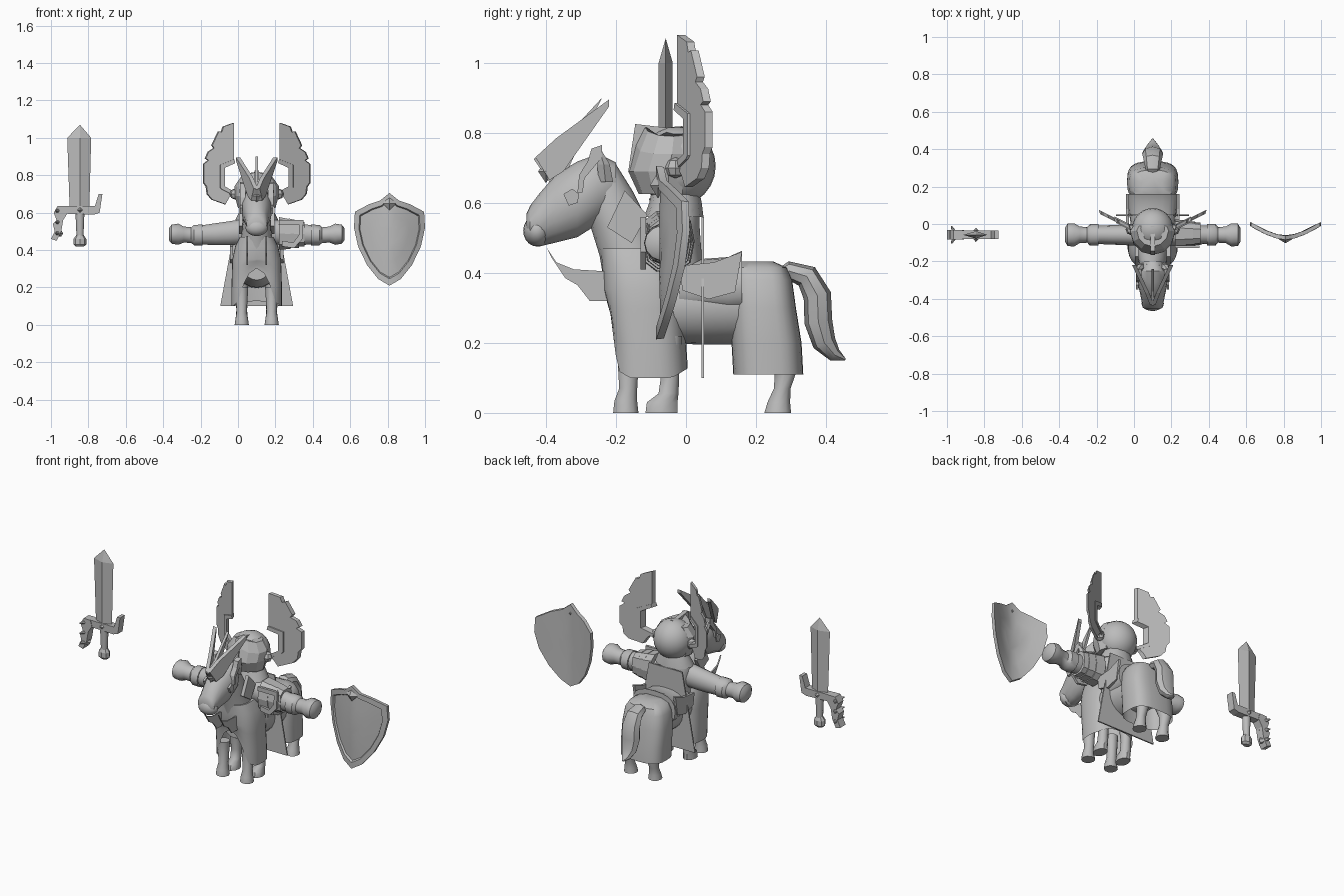
import bpy, bmesh, math
from mathutils import Vector

CX = 0.1          # centre plane of mount and rider
grey = bpy.data.materials.new("plain_grey")
grey.diffuse_color = (0.5, 0.5, 0.5, 1)


def finish(name, bm, smooth=None):
    bmesh.ops.recalc_face_normals(bm, faces=bm.faces)
    me = bpy.data.meshes.new(name)
    bm.to_mesh(me)
    bm.free()
    me.materials.append(grey)
    ob = bpy.data.objects.new(name, me)
    bpy.context.collection.objects.link(ob)
    if smooth:
        bpy.ops.object.select_all(action='DESELECT')
        ob.select_set(True)
        bpy.context.view_layer.objects.active = ob
        bpy.ops.object.shade_smooth_by_angle(angle=math.radians(smooth))
    return ob


def loft(name, axis, rings, n=16, power=1.0, caps=(True, True), warp=None, smooth=40):
    """Rings (position, centre1, centre2, radius1, radius2) along an axis."""
    bm = bmesh.new()
    loops = []
    for p, c1, c2, r1, r2 in rings:
        loop = []
        for i in range(n):
            t = 2 * math.pi * i / n
            c, s = math.cos(t), math.sin(t)
            a = c1 + r1 * math.copysign(abs(c) ** power, c)
            b = c2 + r2 * math.copysign(abs(s) ** power, s)
            co = {'x': (p, a, b), 'y': (a, p, b), 'z': (a, b, p)}[axis]
            loop.append(bm.verts.new(warp(*co) if warp else co))
        loops.append(loop)
    for A, B in zip(loops, loops[1:]):
        for i in range(n):
            j = (i + 1) % n
            bm.faces.new((A[i], A[j], B[j], B[i]))
    if caps[0]:
        bm.faces.new(loops[0])
    if caps[1]:
        bm.faces.new(loops[-1])
    return finish(name, bm, smooth)


def plate(name, pts, place, t):
    """Flat outline extruded by t; place(u, v, w) gives the position."""
    bm = bmesh.new()
    a, b = ([bm.verts.new(place(u, v, w)) for u, v in pts] for w in (-t / 2, t / 2))
    bm.faces.new(a)
    bm.faces.new(b)
    for i in range(len(pts)):
        j = (i + 1) % len(pts)
        bm.faces.new((a[i], a[j], b[j], b[i]))
    return finish(name, bm)


def side(x):
    return lambda u, v, w: (x + w, u, v)


def front(y):
    return lambda u, v, w: (u, y + w, v)


def ball(name, loc, r, scale=(1, 1, 1), seg=20):
    bm = bmesh.new()
    bmesh.ops.create_uvsphere(bm, u_segments=seg, v_segments=seg // 2, radius=r)
    for v in bm.verts:
        v.co = Vector(loc) + Vector(a * b for a, b in zip(v.co, scale))
    return finish(name, bm, 40 if seg > 8 else None)


# --- mount: cloth covers, belly, neck and head ---
def front_hem(x, y, z):
    arch = max(0, 1 - (abs(x - CX) / 0.1) ** 2) * 0.17 if y < -0.15 else 0
    hem = 0.1 + arch + 0.03 * max(0, abs(y + 0.1) - 0.06) / 0.05
    k = (0.35 - hem) / 0.24 if z < 0.35 else 1
    return (x, y, 0.35 - (0.35 - z) * k)


loft("front_cloth", 'z', [(0.11, CX, -0.105, .135, .11), (.2, CX, -.11, .135, .11),
     (.3, CX, -.118, .132, .115), (.351, CX, -.12, .13, .118), (.42, CX, -.13, .115, .11),
     (.47, CX, -.15, .09, .095)], 32, .75, (False, True), front_hem)
loft("rear_cloth", 'z', [(.11, CX, .235, .135, .1), (.2, CX, .23, .137, .1), (.3, CX, .22, .137, .094),
     (.38, CX, .213, .125, .09), (.415, CX, .208, .105, .08), (.432, CX, .2, .06, .05)],
     28, .65, (False, True))
loft("belly", 'y', [(-.18, CX, .31, .07, .07), (-.1, CX, .31, .11, .11), (.05, CX, .31, .115, .115),
     (.2, CX, .31, .12, .115), (.29, CX, .31, .09, .09)], 20)
loft("neck", 'z', [(.35, CX, -.13, .095, .1), (.45, CX, -.155, .085, .092), (.54, CX, -.19, .075, .085),
     (.63, CX, -.225, .065, .075), (.71, CX, -.25, .045, .05)], 16)
loft("head", 'y', [(-.455, CX, .54, .04, .03), (-.445, CX, .54, .055, .052), (-.42, CX, .55, .058, .075),
     (-.37, CX, .585, .068, .098), (-.31, CX, .61, .082, .108), (-.25, CX, .64, .08, .1),
     (-.2, CX, .65, .05, .065)], 16)
ball("nose_band", (CX, -.425, .52), .05, (1.2, .8, .9))

# saddle and its flaps
loft("saddle", 'y', [(-.02, CX, .36, .115, .085), (.05, CX, .36, .125, .08), (.12, CX, .36, .135, .085),
     (.16, CX, .37, .14, .093)], 20, .8)
for s in (-1, 1):
    plate("saddle_flap", [(-.02, .42), (-.01, .35), (.065, .325), (.14, .345), (.16, .46), (.08, .43)],
          side(CX + s * .135), .015)
    # legs
    lx = CX + s * .08
    loft("front_leg", 'z', [(0, lx, -.172, .038, .038), (.035, lx, -.172, .033, .034),
         (.07, lx, -.165, .027, .027), (.2, lx, -.165, .035, .035)], 10)
    loft("middle_leg", 'z', [(0, lx, -.07, .036, .048), (.03, lx, -.068, .034, .046),
         (.055, lx, -.05, .03, .03), (.11, lx, -.045, .028, .027), (.22, lx, -.05, .034, .04)], 10)
    loft("rear_leg", 'z', [(0, lx, .262, .038, .04), (.03, lx, .265, .033, .034),
         (.07, lx, .275, .027, .025), (.12, lx, .285, .033, .033), (.22, lx, .26, .045, .055)], 10)
    # bridle, eye, ear, neck tag, hanging chin cloth
    plate("cheek_band", [(-.27, .755), (-.24, .765), (-.24, .73), (-.29, .67), (-.295, .63), (-.31, .63),
          (-.305, .68), (-.28, .72)], side(CX + s * .075), .03)
    plate("eye", [(-.35, .625), (-.325, .64), (-.305, .625), (-.31, .6), (-.335, .592)],
          side(CX + s * .082), .012)
    loft("ear", 'z', [(.66, CX + s * .055, -.23, .025, .025), (.71, CX + s * .07, -.235, .022, .02),
         (.76, CX + s * .085, -.25, .003, .003)], 6, smooth=None)
    plate("neck_tag", [(-.225, .53), (-.155, .485), (-.11, .565), (-.175, .635)], side(CX + s * .085), .02)
    plate("chin_cloth", [(-.4, .475), (-.37, .43), (-.32, .41), (-.24, .405), (-.15, .42), (-.15, .35),
          (-.19, .32), (-.275, .32), (-.31, .365), (-.345, .385), (-.385, .445)], side(CX + s * .05), .008)
    # forked brow blade
    plate("brow_blade", [(-.43, .73), (-.39, .665), (-.35, .69), (-.22, .875), (-.22, .895), (-.37, .785)],
          lambda u, v, w: (CX + s * (.005 + max(0, u + .42) * .47) + w, u, v), .022)
plate("brow_ridge", [(-.435, .725), (-.39, .66), (-.34, .69), (-.24, .9), (-.36, .77)], side(CX), .015)
ball("brow_gem", (CX, -.4, .69), .028, (1, .8, 1.2), 4)

# tail
tail = [(.26, .385, .02), (.295, .405, .028), (.345, .39, .035), (.375, .335, .04), (.378, .26, .04),
        (.395, .2, .034), (.425, .165, .02), (.455, .152, .003)]
bm = bmesh.new()
loops = []
for i, (y, z, r) in enumerate(tail):
    p, q = tail[max(0, i - 1)], tail[min(len(tail) - 1, i + 1)]
    d = Vector((0, q[0] - p[0], q[1] - p[1])).normalized()
    nrm = Vector((0, -d.z, d.y))
    loops.append([bm.verts.new(Vector((CX, y, z)) + nrm * r * math.sin(k * math.pi / 4)
                  + Vector((r * 1.4 * math.cos(k * math.pi / 4), 0, 0))) for k in range(8)])
for A, B in zip(loops, loops[1:]):
    for k in range(8):
        bm.faces.new((A[k], A[k - 1], B[k - 1], B[k]))
finish("tail", bm, 40)

# --- rider ---
loft("torso", 'z', [(.38, CX, -.02, .1, .075), (.46, CX, -.03, .1, .075), (.53, CX, -.035, .11, .075),
     (.58, CX, -.03, .1, .07), (.62, CX, -.02, .06, .05)], 18, .85)
ball("rider_head", (CX, -.025, .705), .11, (1, 1, 1.03), 24)
plate("cape", [(-.01, .56), (.21, .56), (.295, .1), (-.095, .1)],
      lambda u, v, w: (u, .048 + .02 * (.56 - v) * (v > .3) + w, v), .008)
for s in (-1, 1):
    ay = -.058
    loft("arm", 'x', [(CX + s * .06, ay, .5, .06, .07), (CX + s * .15, ay, .49, .055, .065),
         (CX + s * .22, ay, .485, .052, .06), (CX + s * .32, ay, .48, .048, .05)], 14)
    loft("glove", 'x', [(CX + s * .29, ay, .48, .058, .058), (CX + s * .335, ay, .48, .058, .056),
         (CX + s * .35, ay, .48, .042, .043), (CX + s * .39, ay, .483, .044, .044),
         (CX + s * .42, ay, .485, .062, .058), (CX + s * .455, ay, .485, .06, .052),
         (CX + s * .47, ay, .485, .035, .032)], 14)
    # winged crest on the helmet
    wing = [(.125, 1.08), (.18, 1.06), (.19, 1.03), (.205, 1.035), (.24, .96), (.23, .945), (.26, .925),
            (.275, .89), (.26, .88), (.285, .86), (.285, .76), (.27, .74), (.265, .7), (.24, .67),
            (.17, .645), (.15, .68), (.13, .7), (.18, .73), (.18, .845), (.125, .87)]
    wing_at = lambda u, v, w: (CX + s * (u + w * .3), -.015 + (u - .125) * .5 + w, v)
    plate("wing", wing, wing_at, .022)
    plate("wing_rim", [(.12, .69), (.19, .725), (.2, .735), (.2, .855), (.125, .885), (.12, .865),
          (.175, .84), (.175, .74), (.11, .705)], wing_at, .036)
    ball("wing_mount", (CX + s * .115, -.03, .7), .03, (1, 1, 1), 8)
# visor, brow crest, neck guard
loft("visor", 'z', [(.625, CX, -.05, .1, .085), (.69, CX, -.05, .118, .115), (.74, CX, -.04, .12, .105),
     (.79, CX, -.035, .085, .085)], 12, smooth=None,
     warp=lambda x, y, z: (x, min(y, -.01), z + .03 * max(0, 1 - abs(x - CX) / .08) * (z > .7)))
plate("helmet_crest", [(-.145, .825), (-.165, .69), (-.1, .7), (-.02, .81), (-.06, .815)], side(CX), .025)
loft("collar", 'z', [(.56, CX, -.035, .115, .085), (.6, CX, -.03, .095, .075), (.625, CX, -.03, .08, .07)], 12)
# single shoulder guard with stacked lames
for x0, x1, r in ((.22, .28, .09), (.27, .325, .082), (.315, .355, .074)):
    loft("shoulder_guard", 'x', [(x0, -.052, .49, r * .85, r), (x1, -.052, .485, r * .8, r * .92)], 10,
         .75, smooth=None)
plate("shoulder_trim", [(.22, .56), (.35, .56), (.345, .46), (.3, .41), (.235, .42), (.235, .45),
      (.295, .44), (.325, .48), (.33, .535), (.22, .535)], front(-.122), .015)

# --- shield: curved, with raised rim and recessed face ---
SX, SZ = .81, .47
half = [(0, .705), (.05, .665), (.11, .645), (.185, .605), (.19, .52), (.168, .42), (.12, .32), (.06, .245),
        (0, .21)]
outline = half + [(-u, z) for u, z in half[-2:0:-1]]
bm = bmesh.new()
loops = []
for k, off in ((.3, .022), (.6, .022), (.99, .022), (1, 0), (.86, 0), (.83, .012), (.55, .01), (.27, .008)):
    loops.append([bm.verts.new((SX + u * k, -.085 + off + .075 * (abs(u * k) / .19) ** 1.6, SZ + (z - SZ) * k))
                  for u, z in outline])
for A, B in zip(loops, loops[1:]):
    for i in range(len(A)):
        bm.faces.new((A[i - 1], A[i], B[i], B[i - 1]))
bm.faces.new(loops[0])
bm.faces.new(loops[-1])
finish("shield", bm, 30)
ball("shield_boss", (SX, -.08, .65), .038, (1, .6, 1), 4)

# --- sword ---
WX, WY = -.845, -.058
bm = bmesh.new()
edge = [(-.055, .62), (-.068, 1.0), (0, 1.07), (.06, 1.0), (.05, .62)]
rim = [bm.verts.new((WX + u, WY, z)) for u, z in edge]
for s in (-1, 1):
    lo, hi = (bm.verts.new((WX, WY + s * .02, z)) for z in (.62, 1.0))
    for f in ((rim[0], rim[1], hi, lo), (rim[1], rim[2], hi), (rim[2], rim[3], hi), (rim[3], rim[4], lo, hi),
              (rim[4], rim[0], lo)):
        bm.faces.new(f)
finish("sword_blade", bm)
plate("sword_guard", [(-.93, .595), (-.77, .59), (-.74, .6), (-.725, .7), (-.745, .7), (-.765, .635),
      (-.93, .635)], front(WY), .045)
plate("sword_claw", [(-.92, .635), (-.965, .635), (-.985, .6), (-.97, .56), (-.99, .54), (-.98, .5),
      (-1.0, .46), (-.97, .45), (-.945, .5), (-.935, .56), (-.91, .6)], front(WY), .05)
for z in (.49, .55, .61):
    loft("claw_spike", 'y', [(WY - .047, -.975, z, .003, .003), (WY, -.955, z, .02, .02),
         (WY + .047, -.975, z, .003, .003)], 6, smooth=None)
ball("sword_gem", (WX, WY, .615), .035, (1, 1.1, 1), 4)
loft("sword_grip", 'z', [(.46, WX, WY, .018, .018), (.6, WX, WY, .024, .022)], 10)
loft("sword_pommel", 'z', [(.418, WX, WY, .02, .015), (.43, WX, WY, .034, .026), (.46, WX, WY, .034, .026),
     (.48, WX, WY, .02, .018)], 8, smooth=None)
